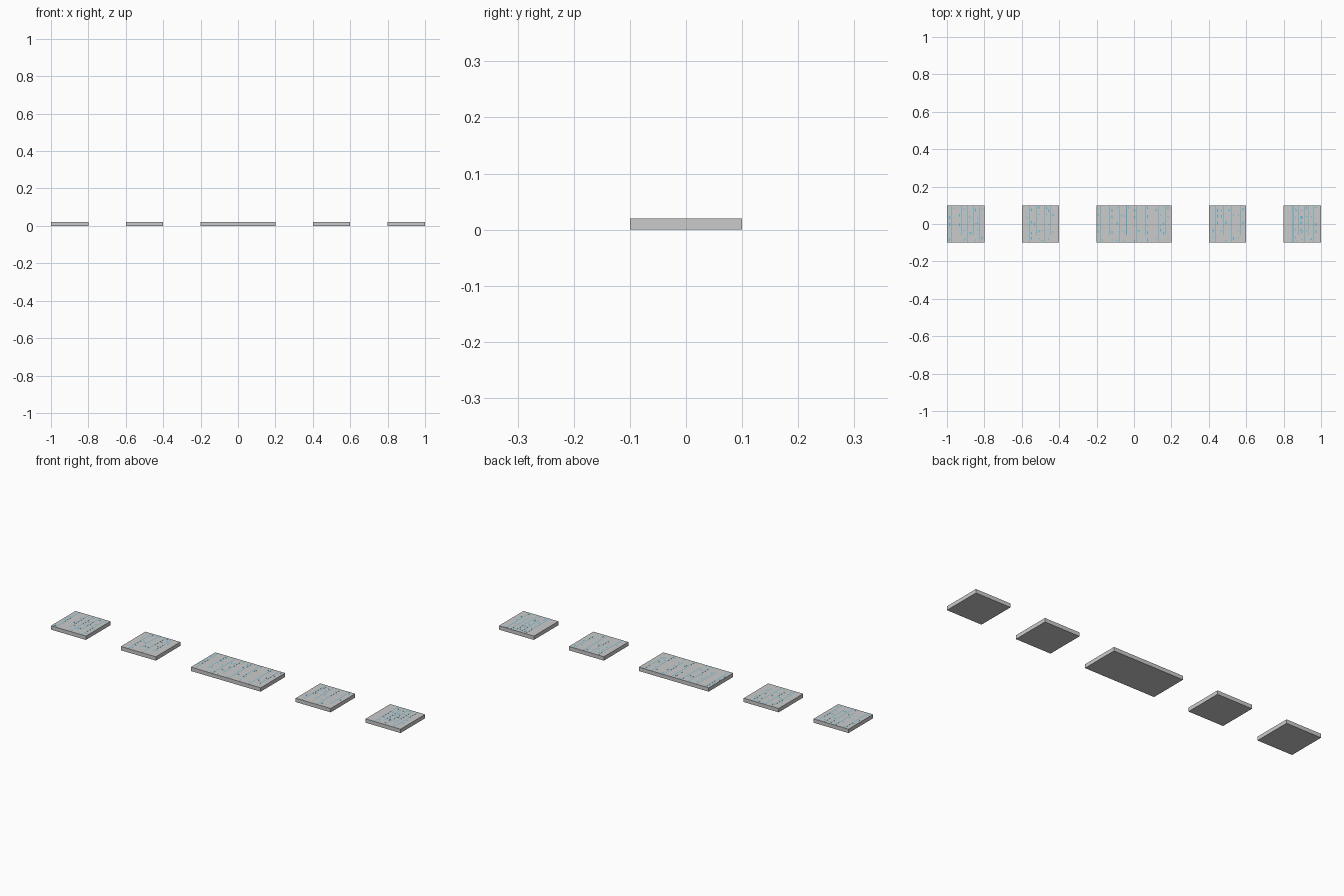
import bpy, bmesh, random
from mathutils import Matrix

if "Cube" in bpy.data.objects:
    bpy.data.objects.remove(bpy.data.objects["Cube"])

random.seed(4)
TOP = 0.02


def add_box(bm, x, y, z, sx, sy, sz):
    m = Matrix.Translation((x, y, z)) @ Matrix.Diagonal((sx, sy, sz, 1))
    bmesh.ops.create_cube(bm, size=1, matrix=m)


def finish(bm, name, mat=None):
    mesh = bpy.data.meshes.new(name)
    bm.to_mesh(mesh)
    bm.free()
    ob = bpy.data.objects.new(name, mesh)
    bpy.context.collection.objects.link(ob)
    if mat:
        mesh.materials.append(mat)


blue = bpy.data.materials.new("trace_blue")
blue.diffuse_color = (0.1, 0.5, 0.7, 1)
blue.use_nodes = True
blue.node_tree.nodes["Principled BSDF"].inputs["Base Color"].default_value = blue.diffuse_color

# tile name, centre x, width, x offsets of the long inlay lines
tiles = [
    ("outer_tile_left", -0.9, 0.2, (-0.075, -0.02, 0.01, 0.04, 0.075)),
    ("inner_tile_left", -0.5, 0.2, (-0.06, -0.02, 0.02, 0.055)),
    ("centre_tile", 0.0, 0.4, (-0.18, -0.13, -0.08, -0.04, 0.015, 0.06, 0.13, 0.17)),
    ("inner_tile_right", 0.5, 0.2, (-0.065, -0.02, 0.02, 0.07)),
    ("outer_tile_right", 0.9, 0.2, (-0.05, -0.02, 0.01, 0.035, 0.06)),
]

for name, cx, width, lines in tiles:
    # flat slab
    bm = bmesh.new()
    add_box(bm, cx, 0, TOP / 2, width, 0.2, TOP)
    finish(bm, name)

    # thin blue inlay: long lines, with short dashes and dots beside them
    bm = bmesh.new()
    for i, dx in enumerate(lines):
        length = 0.2 if i % 2 == 0 else 0.16
        add_box(bm, cx + dx, (0.2 - length) / 2, TOP, 0.003, length, 0.0003)
        for y in (-0.08, -0.04, 0.0, 0.04, 0.08):
            side = random.choice((-0.012, 0.012))
            add_box(bm, cx + dx + side, y + random.uniform(-0.01, 0.01), TOP,
                    0.005, random.choice((0.005, 0.015)), 0.0003)
    finish(bm, name + "_inlay", blue)
